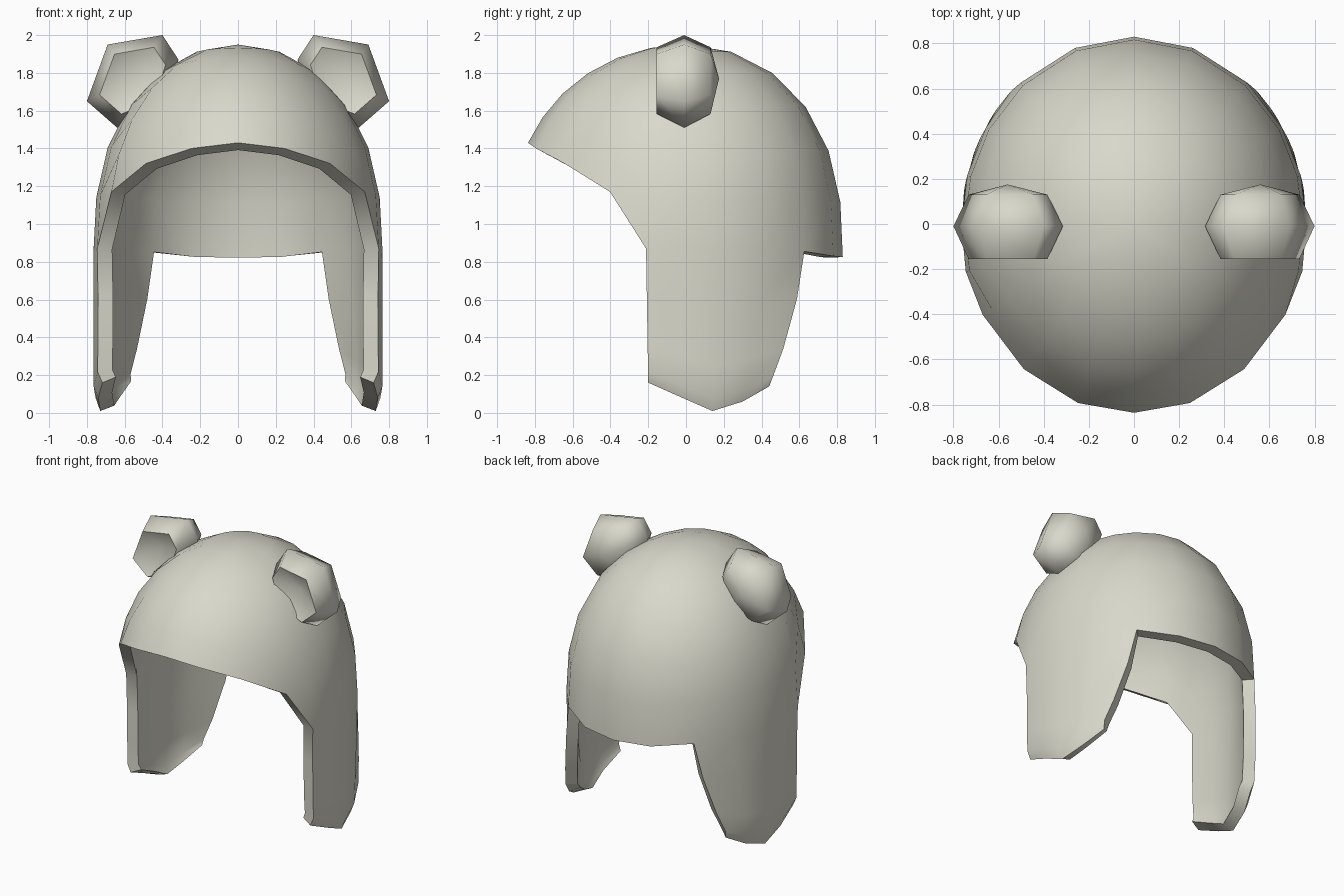
import bpy, bmesh, math

if "Cube" in bpy.data.objects:
    bpy.data.objects.remove(bpy.data.objects["Cube"])

felt = bpy.data.materials.new("warm_grey_felt")
felt.diffuse_color = (0.70, 0.69, 0.60, 1)
felt.use_nodes = True
felt.node_tree.nodes["Principled BSDF"].inputs["Base Color"].default_value = felt.diffuse_color

TOP = 1.95


def finish(name, bm):
    me = bpy.data.meshes.new(name)
    bm.to_mesh(me)
    bm.free()
    ob = bpy.data.objects.new(name, me)
    bpy.context.collection.objects.link(ob)
    me.materials.append(felt)
    bpy.ops.object.select_all(action='DESELECT')
    ob.select_set(True)
    bpy.context.view_layer.objects.active = ob
    return ob


def hull(a, z):
    """Point on the outer cap: a = angle from the front, z = height."""
    u = min(1, max(0, (z - 0.85) / (TOP - 0.85)))
    k = math.sqrt(1 - u ** 2.45)
    depth = 0.94 if math.cos(a) > 0 else 0.83
    return (0.765 * k * math.sin(a), -depth * k * math.cos(a), z)


# Half rim, front to back: angle, rim height, and flap tip (y, z) where there is a flap
rim = [(0, 1.43, None), (21, 1.40, None), (43, 1.32, None), (64, 1.17, None),
       (77, 0.87, (-0.20, 0.16)), (90, 0.86, (-0.02, 0.08)),
       (105, 0.86, (0.14, 0.01)), (121, 0.86, (0.30, 0.06)),
       (139, 0.855, (0.44, 0.14)), (160, 0.83, None), (180, 0.825, None)]
columns = [(a, z, f, 1) for a, z, f in rim] + [(a, z, f, -1) for a, z, f in rim[-2:0:-1]]

# Cap shell with ear flaps, thickened inward
bm = bmesh.new()
ROWS = 6
domes, flaps = [], []
for a, zb, tip, side in columns:
    col = []
    for k in range(ROWS):
        z = zb + (TOP - zb) * math.sin(k / ROWS * math.pi / 2)
        x, y, z = hull(math.radians(a), z)
        col.append(bm.verts.new((x * side, y, z)))
    domes.append(col)
    flap = []
    if tip:
        flap.append(col[0])
        y0 = col[0].co.y
        for t in (0.35, 0.72, 0.92, 1.0):
            y = y0 + (tip[0] - y0) * t
            if a == 139:
                y += 0.03 * math.sin(math.pi * t)
            x = 0.765 * math.sqrt(1 - (y / 0.84) ** 2) - (0.025 if t == 1 else 0)
            flap.append(bm.verts.new((x * side, y, zb + (tip[1] - zb) * t)))
    flaps.append(flap)
apex = bm.verts.new((0, 0, TOP))
n = len(columns)
for j in range(n):
    p, q = domes[j], domes[(j + 1) % n]
    for k in range(ROWS - 1):
        bm.faces.new((p[k], q[k], q[k + 1], p[k + 1]))
    bm.faces.new((p[-1], q[-1], apex))
    p, q = flaps[j], flaps[(j + 1) % n]
    if p and q:
        for k in range(4):
            bm.faces.new((p[k + 1], q[k + 1], q[k], p[k]))
cap = finish("cap_with_flaps", bm)
mod = cap.modifiers.new("thickness", 'SOLIDIFY')
mod.thickness = 0.08
mod.offset = -1
bpy.ops.object.modifier_apply(modifier=mod.name)
bpy.ops.object.shade_smooth_by_angle(angle=math.radians(45))

# Round ears: faceted outline, domed back, cupped front
outline = [(0.40, 2.00), (0.69, 1.95), (0.80, 1.65), (0.64, 1.51), (0.40, 1.60), (0.315, 1.87)]
cx, cz = 0.56, 1.77
for side, name in ((1, "right_ear"), (-1, "left_ear")):
    bm = bmesh.new()
    rings = [[bm.verts.new((side * (cx + (x - cx) * s), y, cz + (z - cz) * s)) for x, z in outline]
             for s, y in ((0.72, -0.155), (1.0, -0.01), (0.72, 0.13))]
    front = bm.verts.new((side * cx, -0.07, cz))
    back = bm.verts.new((side * cx, 0.175, cz))
    for i in range(6):
        j = (i + 1) % 6
        for r, s in zip(rings, rings[1:]):
            bm.faces.new((r[i], r[j], s[j], s[i]))
        bm.faces.new((front, rings[0][j], rings[0][i]))
        bm.faces.new((back, rings[2][i], rings[2][j]))
    bmesh.ops.recalc_face_normals(bm, faces=bm.faces)
    finish(name, bm)
    bpy.ops.object.shade_smooth_by_angle(angle=math.radians(65))
